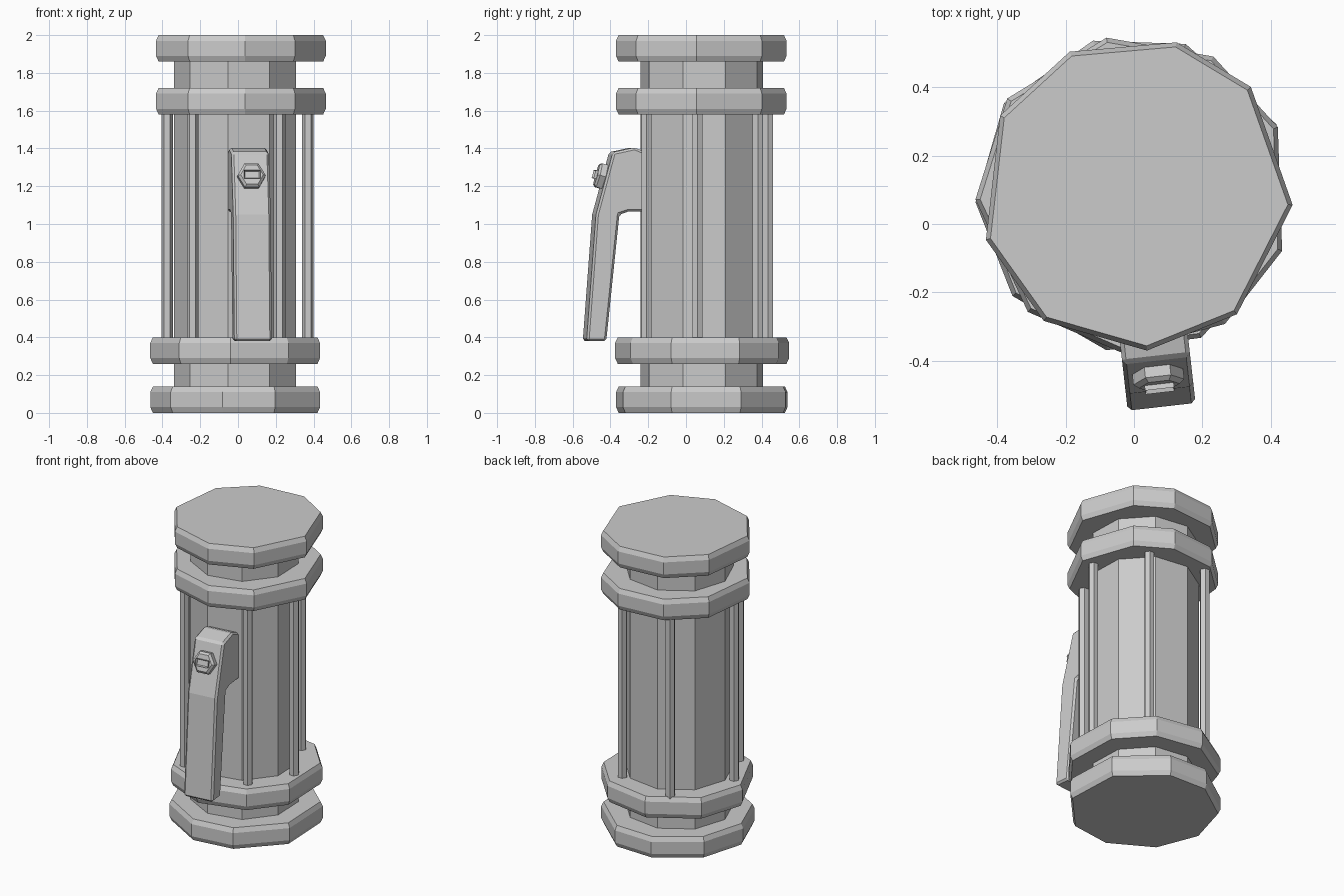
import bpy, bmesh
from math import radians, cos, sin
from mathutils import Matrix

if "Cube" in bpy.data.objects:
    bpy.data.objects.remove(bpy.data.objects["Cube"])

grey = bpy.data.materials.new("plain grey")
grey.use_nodes = True
COLOUR = (0.6, 0.6, 0.6, 1)
grey.diffuse_color = COLOUR
grey.node_tree.nodes["Principled BSDF"].inputs["Base Color"].default_value = COLOUR


def finish(name, bm, bevel=0.0):
    bmesh.ops.recalc_face_normals(bm, faces=bm.faces)
    mesh = bpy.data.meshes.new(name)
    bm.to_mesh(mesh)
    bm.free()
    mesh.materials.append(grey)
    obj = bpy.data.objects.new(name, mesh)
    bpy.context.collection.objects.link(obj)
    if bevel:
        mod = obj.modifiers.new("edge bevel", "BEVEL")
        mod.width, mod.segments, mod.limit_method = bevel, 1, "ANGLE"
    return obj


def loft(name, center, angles, rings):
    """Stack polygon rings of (radius, height) and cap both ends."""
    bm = bmesh.new()
    loops = [[bm.verts.new((center[0] + r * cos(radians(a)), center[1] + r * sin(radians(a)), z))
              for a in angles] for r, z in rings]
    n = len(angles)
    for low, high in zip(loops, loops[1:]):
        for i in range(n):
            j = (i + 1) % n
            bm.faces.new((low[i], low[j], high[j], high[i]))
    bm.faces.new(loops[0])
    bm.faces.new(loops[-1])
    return finish(name, bm)


def collar(name, center, angles, z0, z1, r=0.465):
    loft(name, center, angles, [(r - 0.014, z0), (r, z0 + 0.03), (r, z1 - 0.03), (r - 0.014, z1)])


# Four chamfered nine-sided collars
upper = (274, 310, 356, 43, 75, 115, 150, 197, 234)
collar("base_collar", (0, 0.088), (220, 260, 295, 339, 26, 71, 105, 145, 183), 0, 0.14)
collar("lower_collar", (0, 0.088), (228, 265, 305, 339, 25, 60, 100, 143, 182), 0.26, 0.40)
collar("upper_collar", (0.006, 0.088), upper, 1.58, 1.72, 0.46)
collar("top_collar", (0.006, 0.088), upper, 1.86, 2.0, 0.46)

# Central column
loft("core_column", (-0.008, 0.085), [262 + 40 * i for i in range(9)], [(0.33, 0.1), (0.33, 1.9)])

# Six thin rods between the middle collars
rods = [(0.37, 0.06), (0.2, 0.38), (-0.19, 0.435), (-0.375, 0.03), (-0.24, -0.215), (0.22, -0.21)]
for i, spot in enumerate(rods):
    loft(f"rod_{i + 1}", spot, range(0, 360, 60), [(0.031, 0.38), (0.031, 1.6)])

# Bent lever handle, extruded from its side profile
turn = Matrix.Translation((0.02, 0, 0)) @ Matrix.Rotation(radians(6.5), 4, "Z")
profile = [(-0.54, 0.38), (-0.435, 0.38), (-0.365, 1.05), (-0.32, 1.065), (-0.2, 1.065),
           (-0.2, 1.37), (-0.285, 1.405), (-0.4, 1.38), (-0.49, 1.05)]
bm = bmesh.new()
side = bm.faces.new([bm.verts.new((-0.1, y, z)) for y, z in profile])
grown = bmesh.ops.extrude_face_region(bm, geom=[side])["geom"]
bmesh.ops.translate(bm, vec=(0.2, 0, 0), verts=[v for v in grown if isinstance(v, bmesh.types.BMVert)])
handle = finish("lever_handle", bm, 0.012)
handle.matrix_world = turn

# Hexagonal lock boss on the sloping upper face of the handle
tilt = turn @ Matrix.Translation((0, -0.437, 1.25)) @ Matrix.Rotation(radians(75), 4, "X")
boss = loft("lock_boss", (0, 0), range(0, 360, 60),
            [(0.075, -0.02), (0.075, 0.03), (0.06, 0.042)])
boss.matrix_world = tilt

# Raised slot rim with a sunken centre
bm = bmesh.new()
bmesh.ops.create_cube(bm, size=1, matrix=Matrix.Translation((0, 0, 0.04)) @ Matrix.Diagonal((0.086, 0.044, 0.034, 1)))
front = max(bm.faces, key=lambda f: f.calc_center_median().z)
bmesh.ops.inset_region(bm, faces=[front], thickness=0.01)
bmesh.ops.translate(bm, vec=(0, 0, -0.02), verts=front.verts)
rim = finish("slot_rim", bm)
rim.matrix_world = tilt
